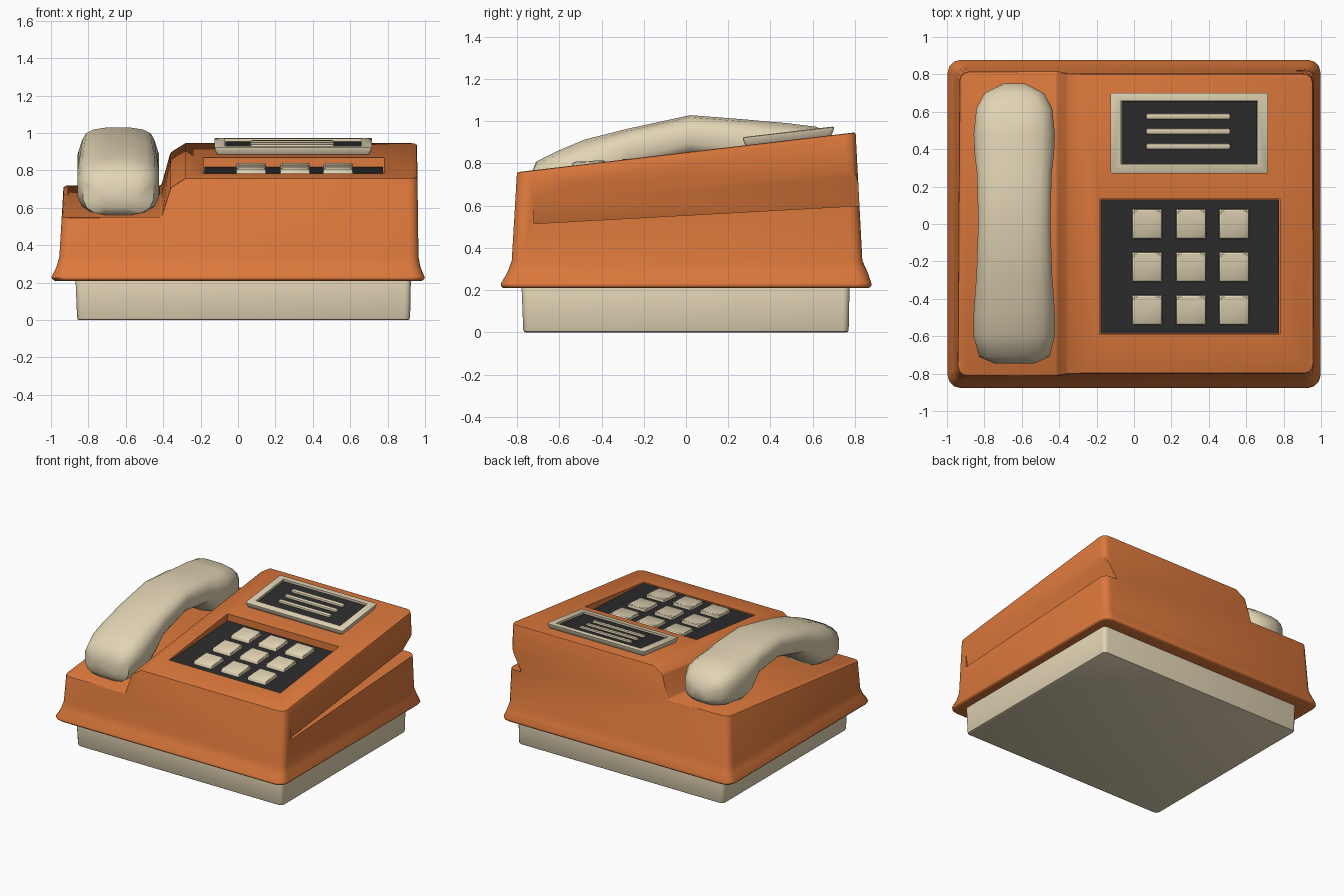
import bpy, bmesh, math

if "Cube" in bpy.data.objects:
    bpy.data.objects.remove(bpy.data.objects["Cube"])


def material(name, rgb):
    m = bpy.data.materials.new(name)
    m.diffuse_color = (*rgb, 1)
    m.use_nodes = True
    m.node_tree.nodes["Principled BSDF"].inputs["Base Color"].default_value = m.diffuse_color
    return m


ORANGE = material("orange_plastic", (0.72, 0.19, 0.045))
CREAM = material("cream_plastic", (0.76, 0.66, 0.46))
DARK = material("dark_plastic", (0.025, 0.025, 0.027))


def loft(name, rings, mat):
    """Skin a closed solid through rings with equal point counts."""
    bm = bmesh.new()
    vs = [[bm.verts.new(p) for p in r] for r in rings]
    n = len(vs[0])
    for a, b in zip(vs, vs[1:]):
        for i in range(n):
            j = (i + 1) % n
            bm.faces.new((a[i], a[j], b[j], b[i]))
    bm.faces.new(vs[0])
    bm.faces.new(vs[-1])
    bmesh.ops.recalc_face_normals(bm, faces=bm.faces)
    me = bpy.data.meshes.new(name)
    bm.to_mesh(me)
    bm.free()
    ob = bpy.data.objects.new(name, me)
    bpy.context.collection.objects.link(ob)
    if mat:
        me.materials.append(mat)
    return ob


def rounded(x0, x1, y0, y1, z, r, seg=3):
    """Rounded rectangle ring at height z."""
    pts = []
    for k, (cx, cy) in enumerate(((x1 - r, y1 - r), (x0 + r, y1 - r),
                                  (x0 + r, y0 + r), (x1 - r, y0 + r))):
        for i in range(seg + 1):
            a = math.pi / 2 * (k + i / seg)
            pts.append((cx + r * math.cos(a), cy + r * math.sin(a), z))
    return pts


def sloped_block(name, x0, x1, y0, y1, low, high, mat, flare=0):
    """Block whose bottom and top heights are functions of y."""
    def rect(f, e):
        return [(x, y, f(y)) for x, y in ((x0 - e, y0 - e), (x1 + e, y0 - e),
                                          (x1 + e, y1 + e), (x0 - e, y1 + e))]
    return loft(name, [rect(low, 0), rect(high, flare)], mat)


def bevel(ob, width, seg=2):
    m = ob.modifiers.new("bevel", 'BEVEL')
    m.width, m.segments = width, seg
    m.limit_method, m.angle_limit = 'ANGLE', math.radians(40)


def cut(ob, cutter):
    cutter.hide_render = True
    m = ob.modifiers.new("cut", 'BOOLEAN')
    m.operation, m.object, m.solver = 'DIFFERENCE', cutter, 'EXACT'


def finish(ob, angle=40):
    bpy.ops.object.select_all(action='DESELECT')
    ob.select_set(True)
    bpy.context.view_layer.objects.active = ob
    bpy.ops.object.convert(target='MESH')
    bpy.ops.object.shade_smooth_by_angle(angle=math.radians(angle))


def deck(y):
    return 0.853 + 0.1176 * y


def cradle(y):
    return 0.635 + 0.106 * y


def pad(y):
    return 0.81 + 0.055 * y


# Cream foot under the body
base = loft("base", [rounded(-0.86, 0.92, -0.77, 0.77, 0.0, 0.03),
                     rounded(-0.87, 0.925, -0.78, 0.775, 0.25, 0.03)], CREAM)
bevel(base, 0.012)
finish(base)

# Orange body: flared skirt, tapering walls
body = loft("body", [rounded(-0.98, 0.99, -0.87, 0.87, 0.21, 0.07),
                     rounded(-1.0, 1.0, -0.88, 0.88, 0.225, 0.07),
                     rounded(-0.97, 0.975, -0.845, 0.86, 0.285, 0.06),
                     rounded(-0.955, 0.965, -0.825, 0.835, 0.34, 0.05),
                     rounded(-0.91, 0.955, -0.78, 0.795, 1.1, 0.05)], ORANGE)

# Stepped, sloping top
sections = []
for y in (-1.2, 1.2):
    c, p = cradle(y), deck(y)
    sections.append([(x, y, z) for x, z in (
        (-1.3, c), (-0.41, c), (-0.36, p - 0.05), (-0.28, p), (1.3, p),
        (1.3, 1.7), (-1.3, 1.7))])
top_cutter = loft("top_cutter", sections, None)
cut(body, top_cutter)
bevel(body, 0.025)

# Overhang groove on the right side, deepening to the back
sections = []
for y, d in ((-0.72, 0.02), (0.95, 0.12)):
    zl = 0.555 + 0.055 * y
    sections.append([(0.965 - d, y, zl), (1.1, y, zl), (1.1, y, zl + 0.25),
                     (0.975, y, zl + 0.20)])
groove_cutter = loft("groove_cutter", sections, None)
cut(body, groove_cutter)

# Keypad recess
pad_cutter = sloped_block("pad_cutter", -0.185, 0.78, -0.59, 0.135, lambda y: pad(y) - 0.02,
                          lambda y: 1.3, None)
cut(body, pad_cutter)
finish(body, 35)
for c in (top_cutter, groove_cutter, pad_cutter):
    bpy.data.objects.remove(c)

# Dark keypad plate and nine keys
finish(sloped_block("keypad_plate", -0.18, 0.775, -0.585, 0.13,
                    lambda y: pad(y) - 0.04, pad, DARK))
for r, y in enumerate((-0.46, -0.23, 0.0)):
    for c, x in enumerate((0.07, 0.305, 0.535)):
        key = sloped_block(f"key_{r}_{c}", x - 0.082, x + 0.082, y - 0.082, y + 0.082,
                           lambda v: pad(v) - 0.01, lambda v: pad(v) + 0.027,
                           CREAM, flare=-0.006)
        bevel(key, 0.006, 1)
        finish(key)

# Speaker bezel with dark inset and three bars
bezel = sloped_block("speaker_bezel", -0.11, 0.70, 0.285, 0.685,
                     lambda y: deck(y) - 0.01, lambda y: deck(y) + 0.04, CREAM, flare=0.02)
bevel(bezel, 0.012)
bezel_cutter = sloped_block("bezel_cutter", -0.07, 0.66, 0.32, 0.66,
                            lambda y: deck(y) + 0.012, lambda y: 1.3, None)
cut(bezel, bezel_cutter)
finish(bezel)
bpy.data.objects.remove(bezel_cutter)
finish(sloped_block("speaker_plate", -0.068, 0.658, 0.322, 0.658,
                    lambda y: deck(y) + 0.005, lambda y: deck(y) + 0.025, DARK))
for i, y in enumerate((0.415, 0.495, 0.575)):
    bar = sloped_block(f"speaker_bar_{i}", 0.065, 0.515, y - 0.016, y + 0.016,
                       lambda v: deck(v) + 0.015, lambda v: deck(v) + 0.04, CREAM)
    bevel(bar, 0.01)
    finish(bar)

# Handset: (y, half width, bottom, top) sections forming an arched grip
rings = []
for y, w, zb, zt in ((-0.745, 0.11, 0.60, 0.72), (-0.71, 0.19, 0.56, 0.81),
                     (-0.60, 0.22, 0.56, 0.865), (-0.48, 0.22, 0.58, 0.915),
                     (-0.36, 0.212, 0.67, 0.945), (-0.28, 0.205, 0.75, 0.965),
                     (0.02, 0.195, 0.83, 1.03), (0.28, 0.203, 0.80, 1.01),
                     (0.37, 0.215, 0.70, 1.002), (0.48, 0.22, 0.67, 0.993),
                     (0.62, 0.205, 0.69, 0.975), (0.70, 0.16, 0.71, 0.92),
                     (0.75, 0.06, 0.75, 0.85)):
    ring = []
    for i in range(16):
        a = 2 * math.pi * (i + 0.5) / 16
        s, t = math.cos(a), math.sin(a)
        ring.append((-0.64 + w * math.copysign(abs(s) ** 0.65, s), y,
                     (zb + zt) / 2 + (zt - zb) / 2 * math.copysign(abs(t) ** 0.65, t)))
    rings.append(ring)
finish(loft("handset", rings, CREAM), 50)
